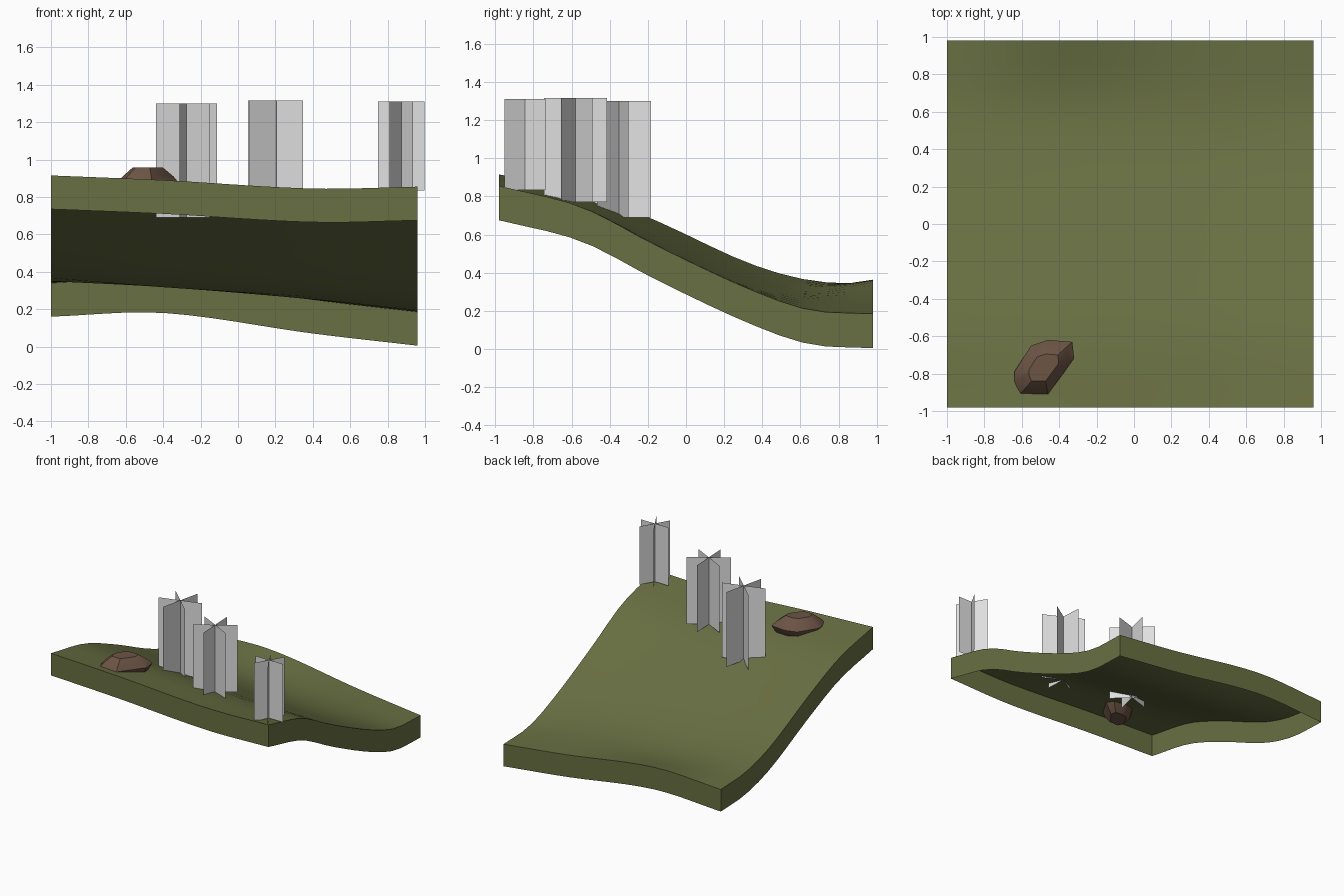
import bpy, bmesh, math
from mathutils import Vector

cube = bpy.data.objects.get("Cube")
if cube:
    bpy.data.objects.remove(cube)


def material(name, r, g, b):
    m = bpy.data.materials.new(name)
    m.use_nodes = True
    m.diffuse_color = (r, g, b, 1)
    m.node_tree.nodes["Principled BSDF"].inputs["Base Color"].default_value = (r, g, b, 1)
    return m


olive = material("olive grass", 0.14, 0.16, 0.055)
grey = material("light grey", 0.75, 0.75, 0.75)
brown = material("brown stone", 0.15, 0.09, 0.06)


def finish(bm, name, mat, smooth=None):
    mesh = bpy.data.meshes.new(name)
    bm.to_mesh(mesh)
    bm.free()
    obj = bpy.data.objects.new(name, mesh)
    bpy.context.collection.objects.link(obj)
    mesh.materials.append(mat)
    if smooth:
        bpy.ops.object.select_all(action='DESELECT')
        obj.select_set(True)
        bpy.context.view_layer.objects.active = obj
        bpy.ops.object.shade_smooth_by_angle(angle=math.radians(smooth))
    return obj


def spline(xs, vs, x):
    """Smooth curve through the points (xs, vs)."""
    n = len(xs)

    def slope(i):
        a, b = max(i - 1, 0), min(i + 1, n - 1)
        return (vs[b] - vs[a]) / (xs[b] - xs[a])

    i = max(k for k in range(n - 1) if k == 0 or xs[k] <= x)
    d = xs[i + 1] - xs[i]
    t = (x - xs[i]) / d
    return ((1 + 2 * t) * (1 - t) ** 2 * vs[i] + t * (1 - t) ** 2 * d * slope(i)
            + t * t * (3 - 2 * t) * vs[i + 1] + t * t * (t - 1) * d * slope(i + 1))


# Hillside: sloping ground sheet with a skirt around it, open underneath
COLS = [-1, -0.4, 0.4, 0.96]
ROWS = [-0.98, -0.55, -0.15, 0.33, 0.65, 0.98]
HEIGHTS = [
    [0.915, 0.89, 0.845, 0.855],
    [0.83, 0.80, 0.75, 0.745],
    [0.67, 0.62, 0.56, 0.54],
    [0.45, 0.39, 0.335, 0.315],
    [0.36, 0.315, 0.26, 0.205],
    [0.34, 0.36, 0.25, 0.185],
]
SKIRT = 0.18
N = 16


def ground(x, y):
    return spline(ROWS, [spline(COLS, row, x) for row in HEIGHTS], y)


bm = bmesh.new()
grid = []
for j in range(N + 1):
    y = -0.98 + 1.96 * j / N
    grid.append([bm.verts.new((x, y, ground(x, y)))
                 for x in (-1 + 1.96 * i / N for i in range(N + 1))])
for j in range(N):
    for i in range(N):
        bm.faces.new((grid[j][i], grid[j][i + 1], grid[j + 1][i + 1], grid[j + 1][i]))
rim = [e for e in bm.edges if e.is_boundary]
skirt = bmesh.ops.extrude_edge_only(bm, edges=rim)["geom"]
for v in skirt:
    if isinstance(v, bmesh.types.BMVert):
        v.co.z -= SKIRT
bmesh.ops.recalc_face_normals(bm, faces=bm.faces)
if bm.faces[:][0].normal.z < 0:
    bmesh.ops.reverse_faces(bm, faces=bm.faces)
finish(bm, "hillside", olive, 40)


# Tree cards: three upright sheets crossing on one axis
def tree_cards(name, x, y, bottom, top, half, angles):
    bm = bmesh.new()
    for a in angles:
        d = Vector((math.cos(math.radians(a)), math.sin(math.radians(a)), 0)) * half
        c = Vector((x, y, 0))
        bm.faces.new([bm.verts.new(c + s * d + Vector((0, 0, z)))
                      for s, z in ((-1, bottom), (1, bottom), (1, top), (-1, top))])
    finish(bm, name, grey)


tree_cards("tree_cards_middle", -0.275, -0.35, 0.69, 1.30, 0.17, (-43, 77, 17))
tree_cards("tree_cards_centre", 0.20, -0.58, 0.77, 1.315, 0.165, (33, 93, -27))
tree_cards("tree_cards_corner", 0.873, -0.845, 0.835, 1.31, 0.124, (0, 60, 120))

# Boulder: faceted hull of scaled outline rings
OUTLINE = [(-0.33, -0.63), (-0.46, -0.62), (-0.55, -0.65), (-0.64, -0.79),
           (-0.64, -0.84), (-0.61, -0.91), (-0.46, -0.91), (-0.32, -0.72)]
bm = bmesh.new()
cx, cy = -0.485, -0.77
for scale, z in ((0.5, 0.77), (0.85, 0.83), (1, 0.88), (0.85, 0.91), (0.5, 0.958)):
    for x, y in OUTLINE:
        bm.verts.new((cx + (x - cx) * scale, cy + (y - cy) * scale, z))
hull = bmesh.ops.convex_hull(bm, input=bm.verts)
bmesh.ops.recalc_face_normals(bm, faces=bm.faces)
finish(bm, "boulder", brown, 35)
